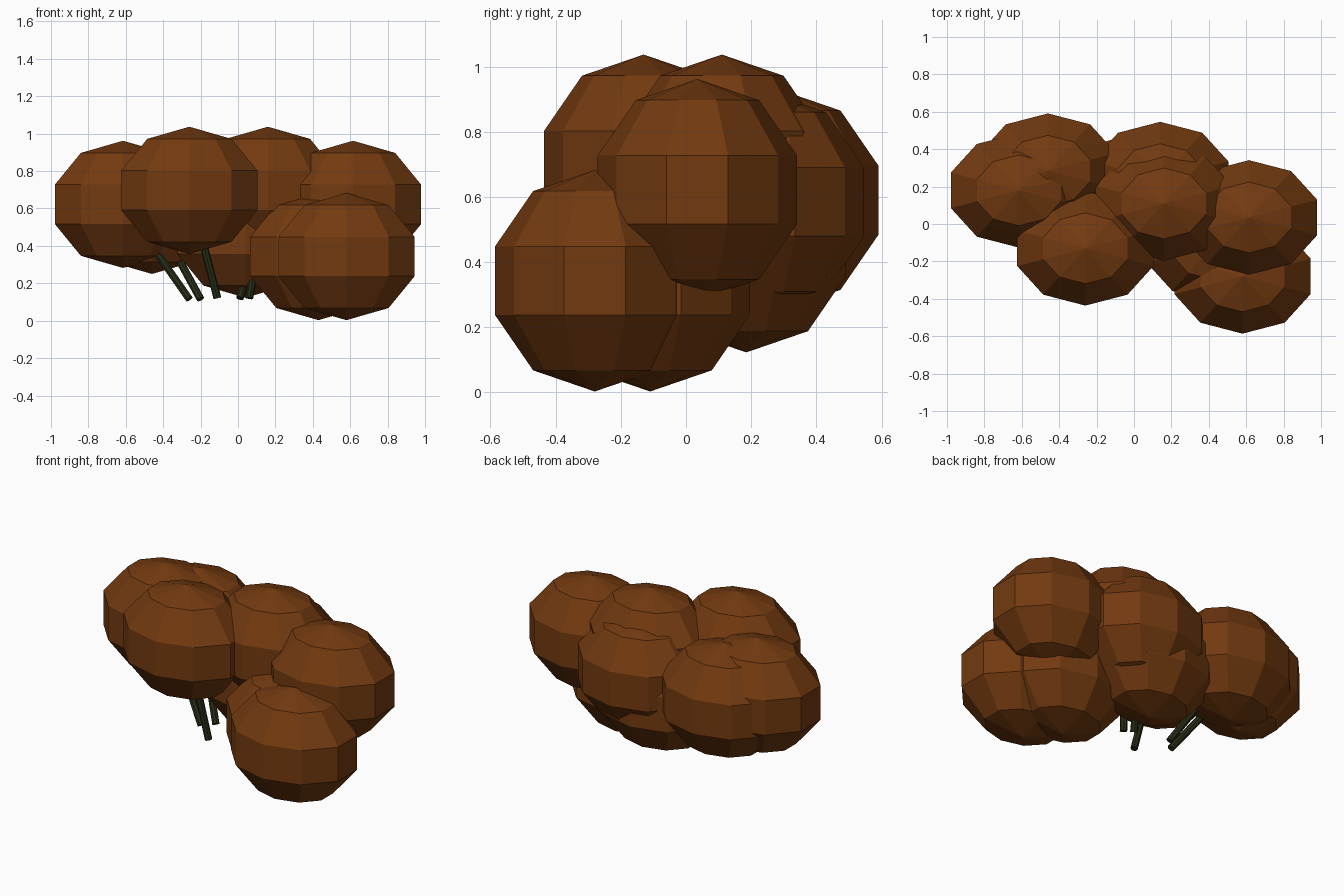
import bpy
from mathutils import Vector

if "Cube" in bpy.data.objects:
    bpy.data.objects.remove(bpy.data.objects["Cube"])


def material(name, rgb):
    m = bpy.data.materials.new(name)
    m.diffuse_color = (*rgb, 1)
    m.use_nodes = True
    m.node_tree.nodes["Principled BSDF"].inputs["Base Color"].default_value = m.diffuse_color
    return m


brown = material("rust brown", (0.17, 0.042, 0.005))
green = material("dark green", (0.02, 0.025, 0.008))

# Foliage clumps: identical squashed low-poly spheres
clumps = {
    "left": (-0.615, 0.18, 0.622),
    "front": (-0.26, -0.13, 0.697),
    "middle": (0.16, 0.11, 0.697),
    "right": (0.615, 0.035, 0.622),
    "low_front": (0.58, -0.28, 0.343),
    "low_inner": (0.43, -0.11, 0.343),
    "back_left": (-0.46, 0.285, 0.59),
    "back": (0.14, 0.24, 0.585),
    "low_back": (0.04, 0.185, 0.463),
}
for name, pos in clumps.items():
    bpy.ops.mesh.primitive_uv_sphere_add(segments=10, ring_count=5, radius=1, location=pos)
    ob = bpy.context.object
    ob.name = "foliage_" + name
    ob.scale = (0.403, 0.322, 0.34)
    ob.data.materials.append(brown)
    ob.data.shade_flat()

# Thin stems, each running from its foot up into a clump
stems = {
    "left": (-0.26, 0.01, 0.115),
    "back_left": (-0.20, 0.07, 0.115),
    "front": (-0.11, -0.13, 0.12),
    "back": (0.01, 0.01, 0.12),
    "middle": (0.06, -0.02, 0.12),
}
for name, foot in stems.items():
    a = Vector(foot)
    b = a.lerp(Vector(clumps[name]), 0.7)
    bpy.ops.mesh.primitive_cylinder_add(vertices=8, radius=0.021, depth=(b - a).length,
                                        location=(a + b) / 2)
    ob = bpy.context.object
    ob.name = "stem_" + name
    ob.rotation_euler = (b - a).to_track_quat('Z', 'Y').to_euler()
    ob.data.materials.append(green)
